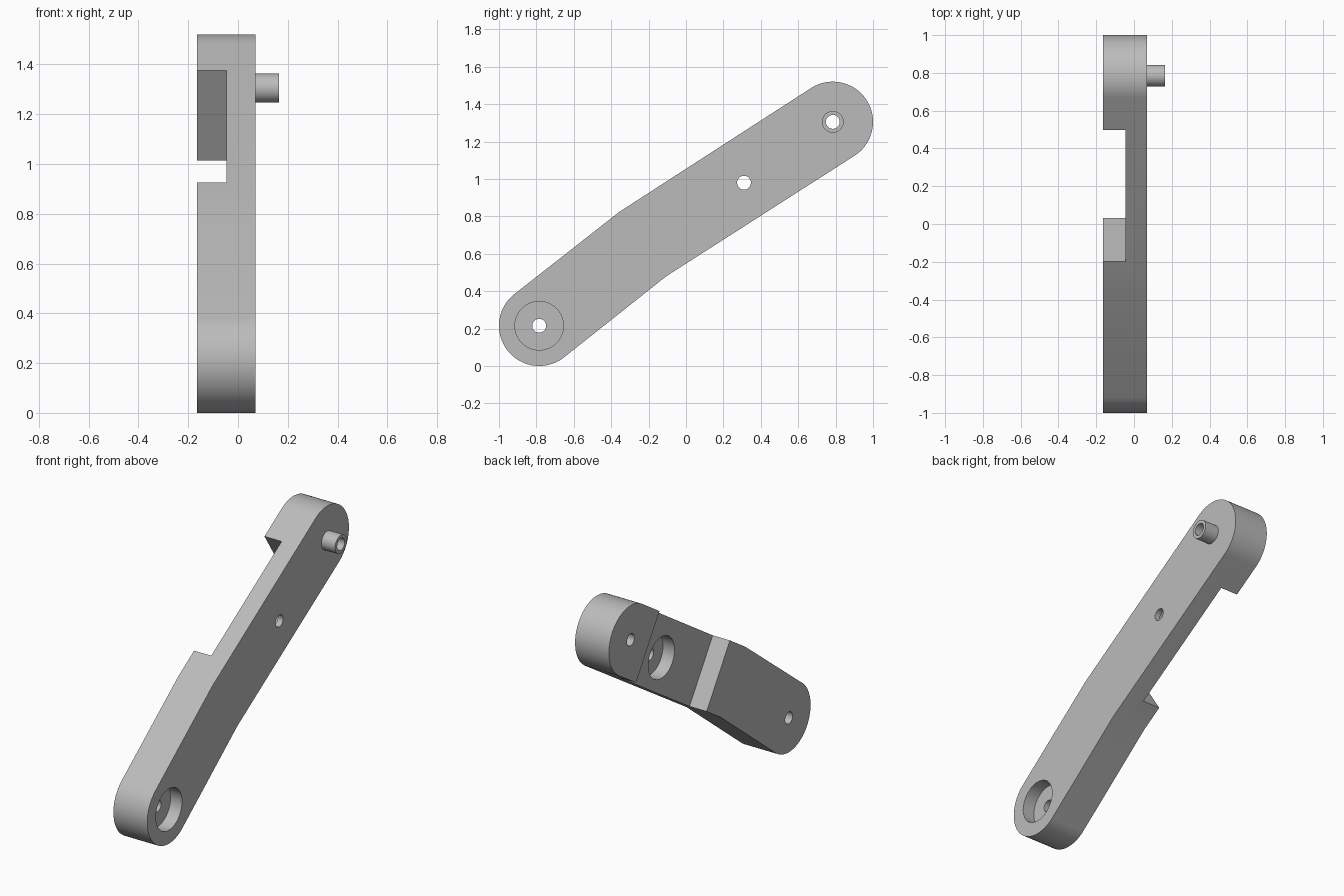
import bpy, bmesh
from math import cos, sin, pi, atan2, radians
from mathutils import Vector, Matrix

if "Cube" in bpy.data.objects:
    bpy.data.objects.remove(bpy.data.objects["Cube"])

# Layout in the (y, z) plane, with depths along x
LOW, MID, HIGH = Vector((-0.785, 0.215)), Vector((0.31, 0.98)), Vector((0.785, 1.305))
BEND_TOP, BEND_BOTTOM = Vector((-0.355, 0.825)), Vector((-0.105, 0.48))
BACK, FLOOR, FACE, PIN_END = -0.165, -0.046, 0.07, 0.165
END_R, BORE_R, HOLE_R, PIN_R = 0.215, 0.13, 0.037, 0.058
BORE_DEPTH = 0.08
UPPER_TILT, LOWER_TILT = radians(32.8), radians(37.9)

grey = bpy.data.materials.new("light grey")
grey.use_nodes = True
colour = (0.5, 0.5, 0.5, 1)
grey.diffuse_color = colour
grey.node_tree.nodes["Principled BSDF"].inputs["Base Color"].default_value = colour


def arc(centre, radius, start, sweep, steps):
    angles = [start + sweep * i / steps for i in range(steps + 1)]
    return [centre + radius * Vector((cos(a), sin(a))) for a in angles]


def prism(name, outline, x0, x1):
    """Extrude a (y, z) outline from x0 to x1."""
    bm = bmesh.new()
    face = bm.faces.new([bm.verts.new((x0, p.x, p.y)) for p in outline])
    top = bmesh.ops.extrude_face_region(bm, geom=[face])["geom"]
    verts = [v for v in top if isinstance(v, bmesh.types.BMVert)]
    bmesh.ops.translate(bm, verts=verts, vec=(x1 - x0, 0, 0))
    bmesh.ops.recalc_face_normals(bm, faces=bm.faces)
    mesh = bpy.data.meshes.new(name)
    bm.to_mesh(mesh)
    bm.free()
    mesh.materials.append(grey)
    obj = bpy.data.objects.new(name, mesh)
    bpy.context.collection.objects.link(obj)
    return obj


def cylinder(name, centre, radius, x0, x1):
    return prism(name, arc(centre, radius, 0, 2 * pi, 64)[:-1], x0, x1)


def combine(target, tool, operation):
    """Apply a boolean and discard the tool."""
    mod = target.modifiers.new(tool.name, "BOOLEAN")
    mod.object, mod.operation, mod.solver = tool, operation, "EXACT"
    bpy.context.view_layer.objects.active = target
    bpy.ops.object.modifier_apply(modifier=mod.name)
    bpy.data.objects.remove(tool)


# Bent arm with rounded ends
outline = arc(HIGH, END_R, UPPER_TILT - pi / 2, pi, 48) + [BEND_TOP]
outline += arc(LOW, END_R, LOWER_TILT + pi / 2, pi, 48) + [BEND_BOTTOM]
arm = prism("crank_arm", outline, BACK, FACE)

# Recess across the back, square to the upper half of the arm
along = Vector((cos(UPPER_TILT), sin(UPPER_TILT)))
across = Vector((-along.y, along.x))
start, end = Vector((-0.085, 0.747)), Vector((0.615, 1.195))
length = (end - start).dot(along)
corners = [start - across, start + along * length - across,
           start + along * length + across, start + across]
combine(arm, prism("recess_cutter", corners, BACK - 0.1, FLOOR), "DIFFERENCE")

# Pin on the upper end
combine(arm, cylinder("pin", HIGH, PIN_R, FACE - 0.05, PIN_END), "UNION")

# Counterbores: lower end from the face, middle from the recess
combine(arm, cylinder("lower_bore", LOW, BORE_R, FACE - BORE_DEPTH, FACE + 0.1), "DIFFERENCE")
combine(arm, cylinder("middle_bore", MID, BORE_R, BACK - 0.1, FLOOR + BORE_DEPTH), "DIFFERENCE")

# Through holes
for centre in (LOW, MID, HIGH):
    combine(arm, cylinder("hole_cutter", centre, HOLE_R, BACK - 0.1, PIN_END + 0.1), "DIFFERENCE")

# Smooth rounds with crisp edges
bpy.ops.object.select_all(action="DESELECT")
arm.select_set(True)
bpy.context.view_layer.objects.active = arm
bpy.ops.object.shade_smooth_by_angle(angle=radians(30))
